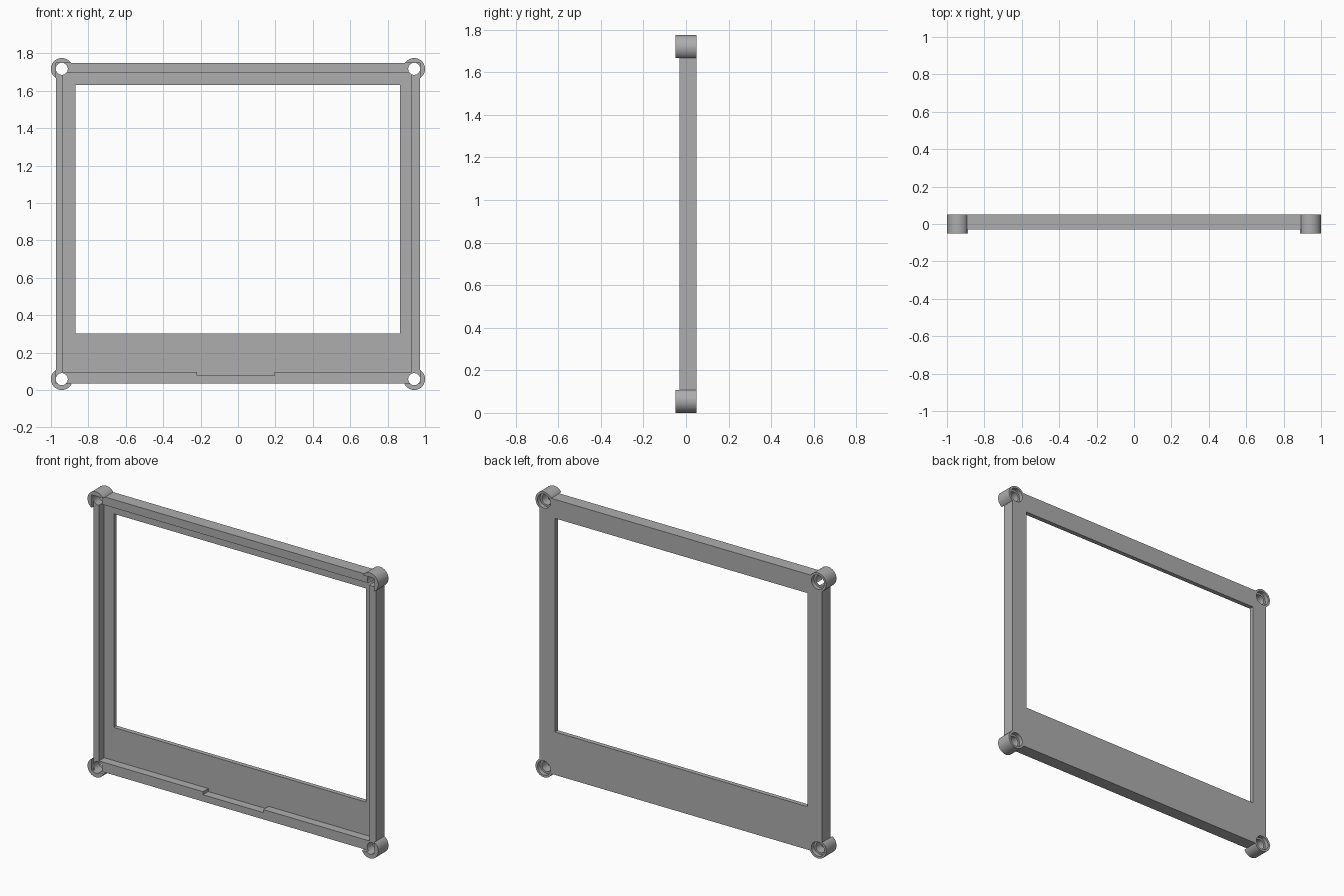
import bpy
import math

cube = bpy.data.objects.get("Cube")
if cube:
    bpy.data.objects.remove(cube, do_unlink=True)

BACK, FRONT, LIP, FLOOR = 0.05, -0.03, -0.05, 0.022
CORNERS = [(sx * 0.942, z) for sx in (-1, 1) for z in (0.058, 1.717)]

grey = bpy.data.materials.new("light grey plastic")
grey.use_nodes = True
colour = (0.42, 0.42, 0.42, 1)
grey.diffuse_color = colour
grey.node_tree.nodes["Principled BSDF"].inputs["Base Color"].default_value = colour


def box(name, x, y, z):
    """Box given by its (low, high) limits on each axis."""
    centre = [(a + b) / 2 for a, b in (x, y, z)]
    bpy.ops.mesh.primitive_cube_add(size=1, location=centre)
    ob = bpy.context.object
    ob.name = name
    ob.scale = [b - a for a, b in (x, y, z)]
    bpy.ops.object.transform_apply(location=True, rotation=True, scale=True)
    ob.data.materials.append(grey)
    return ob


def rod(name, radius, corner, y):
    """Round rod along y, centred on a corner."""
    bpy.ops.mesh.primitive_cylinder_add(
        vertices=64, radius=radius, depth=y[1] - y[0],
        location=(corner[0], sum(y) / 2, corner[1]),
        rotation=(math.pi / 2, 0, 0))
    ob = bpy.context.object
    ob.name = name
    bpy.ops.object.transform_apply(location=True, rotation=True, scale=True)
    ob.data.materials.append(grey)
    return ob


def combine(target, tool, operation):
    """Apply a boolean and remove its helper."""
    mod = target.modifiers.new(tool.name, 'BOOLEAN')
    mod.operation = operation
    mod.solver = 'EXACT'
    mod.object = tool
    bpy.context.view_layer.objects.active = target
    bpy.ops.object.modifier_apply(modifier=mod.name)
    bpy.data.objects.remove(tool, do_unlink=True)


# Outer slab with a round boss at each corner
frame = box("screen_frame", (-0.972, 0.972), (FRONT, BACK), (0.035, 1.748))
for corner in CORNERS:
    combine(frame, rod("corner_boss", 0.058, corner, (LIP, BACK)), 'UNION')

# Boss lips stand forward only outside the slab outline
combine(frame, box("front_clearance", (-0.972, 0.972), (-0.2, FRONT),
                   (0.035, 1.748)), 'DIFFERENCE')

# Panel recess, cable notch and window
combine(frame, box("panel_recess", (-0.936, 0.927), (-0.2, FLOOR),
                   (0.096, 1.697)), 'DIFFERENCE')
combine(frame, box("cable_notch", (-0.22, 0.195), (-0.2, FLOOR),
                   (0.077, 0.15)), 'DIFFERENCE')
combine(frame, box("window", (-0.87, 0.866), (-0.2, 0.2),
                   (0.302, 1.63)), 'DIFFERENCE')

# Screw holes, widened at the back
for corner in CORNERS:
    combine(frame, rod("screw_hole", 0.032, corner, (-0.2, 0.2)), 'DIFFERENCE')
    combine(frame, rod("screw_head_seat", 0.044, corner, (0.025, 0.2)), 'DIFFERENCE')

bpy.ops.object.select_all(action='DESELECT')
frame.select_set(True)
bpy.context.view_layer.objects.active = frame
bpy.ops.object.shade_smooth_by_angle(angle=math.radians(30))
